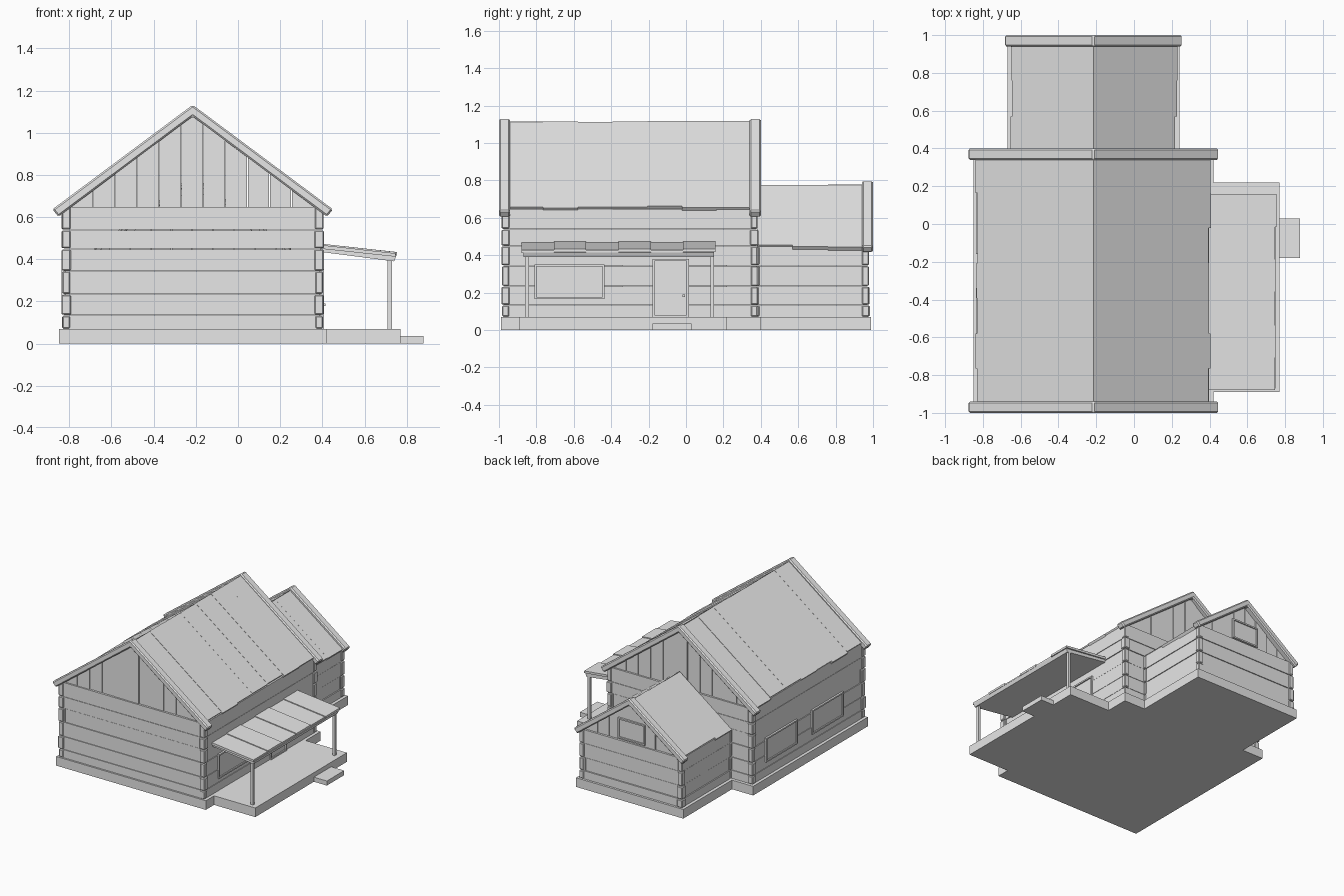
import bpy, bmesh, random
from mathutils import Vector

random.seed(4)
if "Cube" in bpy.data.objects:
    bpy.data.objects.remove(bpy.data.objects["Cube"])

GREY = (0.8, 0.8, 0.8, 1)
mat = bpy.data.materials.new("pale grey timber")
mat.use_nodes = True
mat.diffuse_color = GREY
mat.node_tree.nodes["Principled BSDF"].inputs["Base Color"].default_value = GREY

CX = -0.215       # ridge line
SLOPE = 0.745     # roof pitch
ROWS = [0.07, 0.135, 0.235, 0.345, 0.45, 0.54, 0.65]


def jit(a):
    return random.uniform(-a, a)


def prism(name, profile, axis, lo, hi):
    """Extrude a 2D profile along x (profile = y,z) or y (profile = x,z)."""
    bm = bmesh.new()
    def point(p, d):
        return Vector((d, p[0], p[1]) if axis == "x" else (p[0], d, p[1]))
    a = [bm.verts.new(point(p, lo)) for p in profile]
    b = [bm.verts.new(point(p, hi)) for p in profile]
    bm.faces.new(a)
    bm.faces.new(b[::-1])
    for i in range(len(a)):
        j = (i + 1) % len(a)
        bm.faces.new((a[i], b[i], b[j], a[j]))
    bmesh.ops.recalc_face_normals(bm, faces=bm.faces)
    mesh = bpy.data.meshes.new(name)
    bm.to_mesh(mesh)
    bm.free()
    mesh.materials.append(mat)
    ob = bpy.data.objects.new(name, mesh)
    bpy.context.collection.objects.link(ob)
    return ob


def box(name, x0, x1, y0, y1, z0, z1):
    return prism(name, [(x0, z0), (x1, z0), (x1, z1), (x0, z1)], "y", y0, y1)


def bevel(ob, width):
    mod = ob.modifiers.new("worn edges", "BEVEL")
    mod.width = width
    mod.segments = 1


def log_walls(name, half, y0, y1, rows):
    """Stacked planks on four sides with notched corner blocks."""
    x0, x1 = CX - half, CX + half
    for z0, z1 in zip(rows, rows[1:]):
        top = z1 - 0.003
        d = 0.01 + jit(0.003)
        box(name + "_front_plank", x0 + .01, x1 - .01, y0 + d, y0 + .05, z0, top)
        box(name + "_back_plank", x0 + .01, x1 - .01, y1 - .05, y1 - d, z0, top)
        box(name + "_left_plank", x1 - .05, x1 - d, y0 + .01, y1 - .01, z0, top)
        box(name + "_right_plank", x0 + d, x0 + .05, y0 + .01, y1 - .01, z0, top)
        for x in (x0 + .02, x1 - .02):
            for y in (y0 + .02, y1 - .02):
                w = .02 + jit(.003)
                bevel(box(name + "_corner_block", x - w, x + w, y - w, y + w,
                          z0 + .002, z1 - .004), 0.005)


def gable(name, half, base, apex, y0, y1, count):
    """Vertical boards cut to the roof pitch."""
    step = 2 * half / count
    for i in range(count):
        a, b = -half + i * step, -half + (i + 1) * step - 0.003
        xs = [a, 0, b] if a < 0 < b else [a, b]
        top = [(CX + x, max(base + .001, apex - SLOPE * abs(x))) for x in xs]
        d = jit(0.004)
        prism(name, [(CX + b, base), (CX + a, base)] + top, "y", y0 + d, y1 + d)


def roof(name, half, apex, y0, y1, count):
    """Wide sloping boards on both sides of the ridge."""
    step = (y1 - y0) / count
    for s in (-1, 1):
        for i in range(count):
            e = half + jit(0.008)
            t = apex + jit(0.004)
            prism(name, [(CX, t), (CX + s * e, t - SLOPE * e),
                         (CX + s * (e - .015), t - SLOPE * e - .02), (CX, t - .03)],
                  "y", y0 + i * step, y0 + (i + 1) * step)


def barge(name, half, apex, y0, y1):
    """Chevron trim along a gable end."""
    end, inner = apex - SLOPE * half, half - 0.028
    ob = prism(name, [(CX - half, end), (CX, apex), (CX + half, end),
                      (CX + inner, end - .035), (CX, apex - .055),
                      (CX - inner, end - .035)], "y", y0, y1)
    bevel(ob, 0.008)


def framed(name, axis, face, out, u0, u1, z0, z1):
    """Pane with a thin raised frame; axis is the wall normal."""
    f = 0.011
    bars = [("_pane", u0, u1, z0, z1, 0.003), ("_sill", u0, u1, z0, z0 + f, 0.012),
            ("_head", u0, u1, z1 - f, z1, 0.012), ("_jamb", u0, u0 + f, z0, z1, 0.012),
            ("_jamb", u1 - f, u1, z0, z1, 0.012)]
    for part, a, b, c, d, depth in bars:
        lo, hi = sorted((face - out * .01, face + out * depth))
        prism(name + part, [(a, c), (b, c), (b, d), (a, d)], axis, lo, hi)


# Foundation slabs, porch deck and step
box("main_foundation", -0.85, 0.42, -0.99, 0.40, 0, 0.07)
box("annex_foundation", -0.67, 0.24, 0.40, 0.99, 0, 0.07)
box("porch_deck", 0.42, 0.77, -0.89, 0.22, 0, 0.07)
box("porch_step", 0.77, 0.88, -0.18, 0.03, 0, 0.035)

# Main house
log_walls("main", 0.62, -0.985, 0.385, ROWS)
gable("main_front_gable", 0.575, 0.645, 1.085, -0.965, -0.94, 11)
gable("main_back_gable", 0.575, 0.645, 1.085, 0.34, 0.365, 11)
roof("main_roof_board", 0.617, 1.115, -0.95, 0.35, 7)
barge("main_front_barge", 0.665, 1.132, -1.0, -0.94)
barge("main_back_barge", 0.665, 1.132, 0.34, 0.40)

# Rear annex
log_walls("annex", 0.438, 0.35, 0.98, ROWS[:5])
gable("annex_gable", 0.395, 0.445, 0.745, 0.935, 0.96, 8)
roof("annex_roof_board", 0.437, 0.775, 0.38, 0.95, 3)
barge("annex_barge", 0.472, 0.80, 0.94, 1.0)

# Porch roof: base slab and overlapping boards, falling away from the wall
prism("porch_roof_slab", [(0.39, 0.455), (0.75, 0.415), (0.74, 0.39), (0.39, 0.435)],
      "y", -0.87, 0.15)
for i in range(6):
    y = -0.88 + i * 0.173
    up = 0.006 * (i % 2)
    x = 0.75 + jit(0.006)
    prism("porch_roof_board", [(0.39, 0.468 + up), (x, 0.428 + up),
                               (x, 0.412 + up), (0.39, 0.45 + up)], "y", y, y + 0.173)
for y in (-0.85, 0.14):
    box("porch_post", 0.71, 0.73, y - .01, y + .01, 0.07, 0.405)

# Door, knob and windows
framed("door", "x", 0.395, 1, -0.18, 0.015, 0.07, 0.38)
box("door_knob", 0.40, 0.415, -0.018, -0.006, 0.178, 0.19)
framed("porch_window", "x", 0.395, 1, -0.81, -0.435, 0.165, 0.35)
for y in (-0.72, -0.16):
    framed("side_window", "x", -0.825, -1, y, y + 0.38, 0.18, 0.365)
framed("annex_window", "y", 0.96, 1, CX - .115, CX + .115, 0.46, 0.615)
